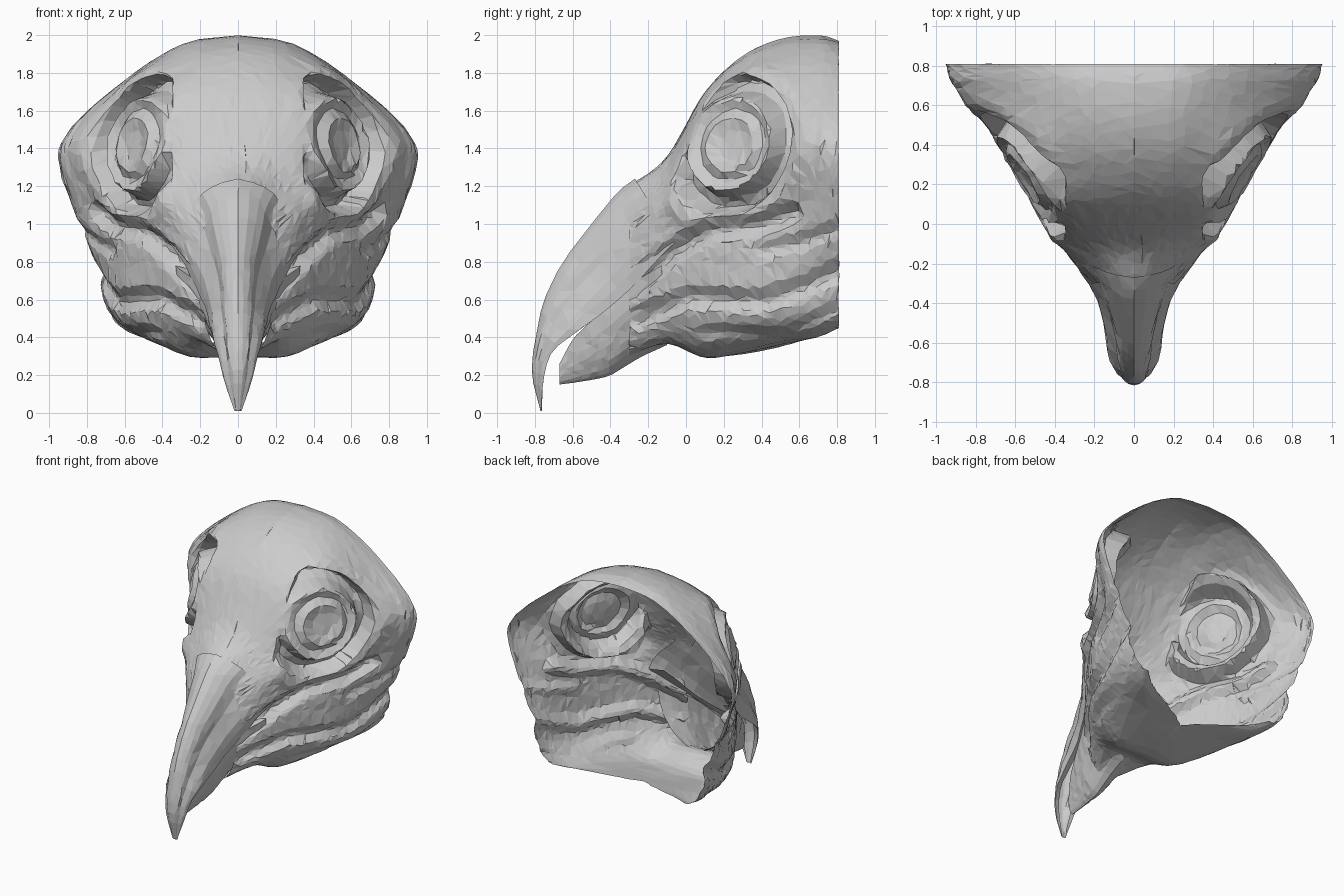
import bpy, bmesh, math, random
from mathutils import Vector, geometry

if "Cube" in bpy.data.objects:
    bpy.data.objects.remove(bpy.data.objects["Cube"])
random.seed(4)


def spline(pts, t):
    """Catmull-Rom through pts, t in 0..1"""
    n = len(pts) - 1
    i = min(int(t * n), n - 1)
    f = t * n - i
    b, c = pts[i], pts[i + 1]
    a = pts[i - 1] if i > 0 else b * 2 - c
    d = pts[i + 2] if i + 2 <= n else c * 2 - b
    return 0.5 * (b * 2 + (c - a) * f + (a * 2 - b * 5 + c * 4 - d) * f * f
                  + (b * 3 - a - c * 3 + d) * f ** 3)


def ramp(table, v):
    for (a, p), (b, q) in zip(table, table[1:]):
        if v <= b:
            return p + (q - p) * (v - a) / (b - a)
    return table[-1][1]


def grid_object(name, rows, ratio=1.0):
    """Mesh half from rows of points, mirrored to the other side, faceted"""
    bm = bmesh.new()
    vs = [[bm.verts.new(p) for p in r] for r in rows]
    for r, s in zip(vs, vs[1:]):
        for i in range(len(r) - 1):
            bm.faces.new((r[i], r[i + 1], s[i + 1], s[i]))
    bmesh.ops.remove_doubles(bm, verts=bm.verts, dist=0.0005)
    bmesh.ops.recalc_face_normals(bm, faces=bm.faces)
    # outward normals
    if sum(f.normal.x * f.calc_area() for f in bm.faces) < 0:
        bmesh.ops.reverse_faces(bm, faces=bm.faces)
    me = bpy.data.meshes.new(name)
    bm.to_mesh(me)
    bm.free()
    ob = bpy.data.objects.new(name, me)
    bpy.context.collection.objects.link(ob)
    m = ob.modifiers.new("mirror", 'MIRROR')
    m.use_clip = True
    if ratio < 1:
        ob.modifiers.new("facets", 'DECIMATE').ratio = ratio
    return ob


# Head stations: depth, then crown-to-throat half section (x, z)
stations = [
    (-.3, [(0, 1.2), (.08, 1.17), (.15, 1.05), (.2, .93), (.23, .78), (.21, .62), (.17, .45), (.1, .33), (0, .28)]),
    (-.1, [(0, 1.36), (.13, 1.34), (.26, 1.26), (.37, 1.13), (.37, .95), (.36, .75), (.34, .53), (.22, .38), (0, .37)]),
    (.1, [(0, 1.7), (.2, 1.68), (.39, 1.6), (.5, 1.35), (.5, 1.03), (.5, .8), (.47, .5), (.28, .31), (0, .3)]),
    (.3, [(0, 1.89), (.25, 1.85), (.49, 1.72), (.62, 1.4), (.62, 1.05), (.62, .8), (.58, .5), (.36, .34), (0, .31)]),
    (.5, [(0, 1.98), (.28, 1.93), (.55, 1.76), (.72, 1.42), (.72, 1.08), (.7, .8), (.64, .5), (.44, .38), (0, .35)]),
    (.7, [(0, 2.0), (.3, 1.95), (.62, 1.74), (.9, 1.43), (.85, 1.1), (.75, .8), (.68, .52), (.53, .41), (.4, .41)]),
    (.81, [(0, 1.97), (.3, 1.93), (.64, 1.73), (.94, 1.42), (.88, 1.1), (.77, .83), (.69, .55), (.6, .46), (.55, .45)]),
]

# Side creases: path (y, z), depth, half width
creases = [
    ([(-.3, .66), (-.1, .84), (.1, .96), (.4, 1.0), (.55, 1.06)], .06, .08),
    ([(-.25, .5), (0, .61), (.4, .59), (.6, .66), (.81, .76)], .045, .08),
    ([(.4, .86), (.6, .9), (.81, .98)], .025, .06),
    ([(.1, .43), (.5, .42), (.81, .56)], .02, .05),
]
# Eye profile: relative radius, height
eye_profile = [(0, -.03), (.2, -.03), (.38, 0), (.5, -.03), (.66, .015), (.75, -.09),
               (.9, -.12), (1.0, .01), (1.15, .025), (1.4, 0), (9, 0)]


def relief(x, y, z):
    d = 0
    for path, depth, width in creases:
        best = 9
        for a, b in zip(path, path[1:]):
            q, t = geometry.intersect_point_line((y, z, 0), (*a, 0), (*b, 0))
            q = Vector((*a, 0)).lerp(Vector((*b, 0)), min(max(t, 0), 1))
            best = min(best, (q - Vector((y, z, 0))).length)
        if best < width:
            d -= depth * (.5 + .5 * math.cos(math.pi * best / width))
    u, v = y - .23, z - 1.42
    u -= v * .12
    h = ramp(eye_profile, math.hypot(u / .33, v / .375))
    if h < -.05 and v > .1:
        h *= 1.2
    # sockets only on the sides, the forehead stays smooth
    return d + h * min(1, max(0, (x - .35) / .06))


def sculpt(p):
    """Press creases and eye sockets into the slanting side wall"""
    side = min(1, p.x / .1)
    d = relief(p.x, p.y, p.z) * side + (random.uniform(-.004, .004) if side > 0 else 0)
    q = p + Vector((.8, -.6, 0)) * d
    return Vector((max(q.x, 0) if p.x > 1e-4 else 0, min(q.y, .81), q.z))


# Head shell with closed throat, open at the back
N, M = 80, 96
lines = [[Vector((x, y, z)) for x, z in pts] for y, pts in stations]
fine = [[spline(r, j / M) for j in range(M + 1)] for r in lines]
rows = [[sculpt(spline([r[j] for r in fine], i / N)) for j in range(M + 1)] for i in range(N + 1)]
grid_object("head_shell", rows, 0.14)


def beak(name, sections, power, n=18, m=9, upper=False):
    """Half-round sections: centre line (y, z), edge (y, z), half width"""
    keys = [[Vector((0, a, b)), Vector((w, c, d))] for a, b, c, d, w in sections]
    rows = []
    for i in range(n + 1):
        c = spline([k[0] for k in keys], i / n)
        e = spline([k[1] for k in keys], i / n)
        row = []
        for j in range(m + 1):
            u = j / m
            p = c.lerp(e, u ** 1.35)
            p.x = max(e.x, .004) * math.sin(u * math.pi / 2) ** power
            if upper and u > 0:
                # nostril hollow beside the ridge
                p.x -= .035 * math.exp(-((u - .55) / .16) ** 2) * min(1, e.x / .2)
                p.x = max(.003, p.x)
            if j:
                p.x += random.uniform(-.005, .005) * min(1, e.x / .1)
            row.append(p)
        # turned-in lip
        lip = row[-1].copy()
        lip.x *= .65
        lip.z += .03 * (1 if upper else -1) * min(1, e.x / .1)
        row.append(lip)
        rows.append(row)
    return grid_object(name, rows, 0.7)


beak("upper_beak", [
    (-.27, 1.24, -.06, .9, .36), (-.36, 1.17, -.16, .8, .29), (-.5, 1.0, -.29, .66, .22),
    (-.65, .8, -.44, .53, .165), (-.75, .6, -.59, .42, .14), (-.8, .38, -.71, .32, .11),
    (-.815, .2, -.755, .17, .07), (-.77, .01, -.762, .01, .02)], .9, upper=True)

beak("lower_beak", [
    (-.67, .15, -.67, .26, .035), (-.53, .17, -.59, .4, .08), (-.4, .2, -.45, .53, .14),
    (-.25, .29, -.29, .68, .21), (-.1, .36, -.13, .78, .33)], .8)
